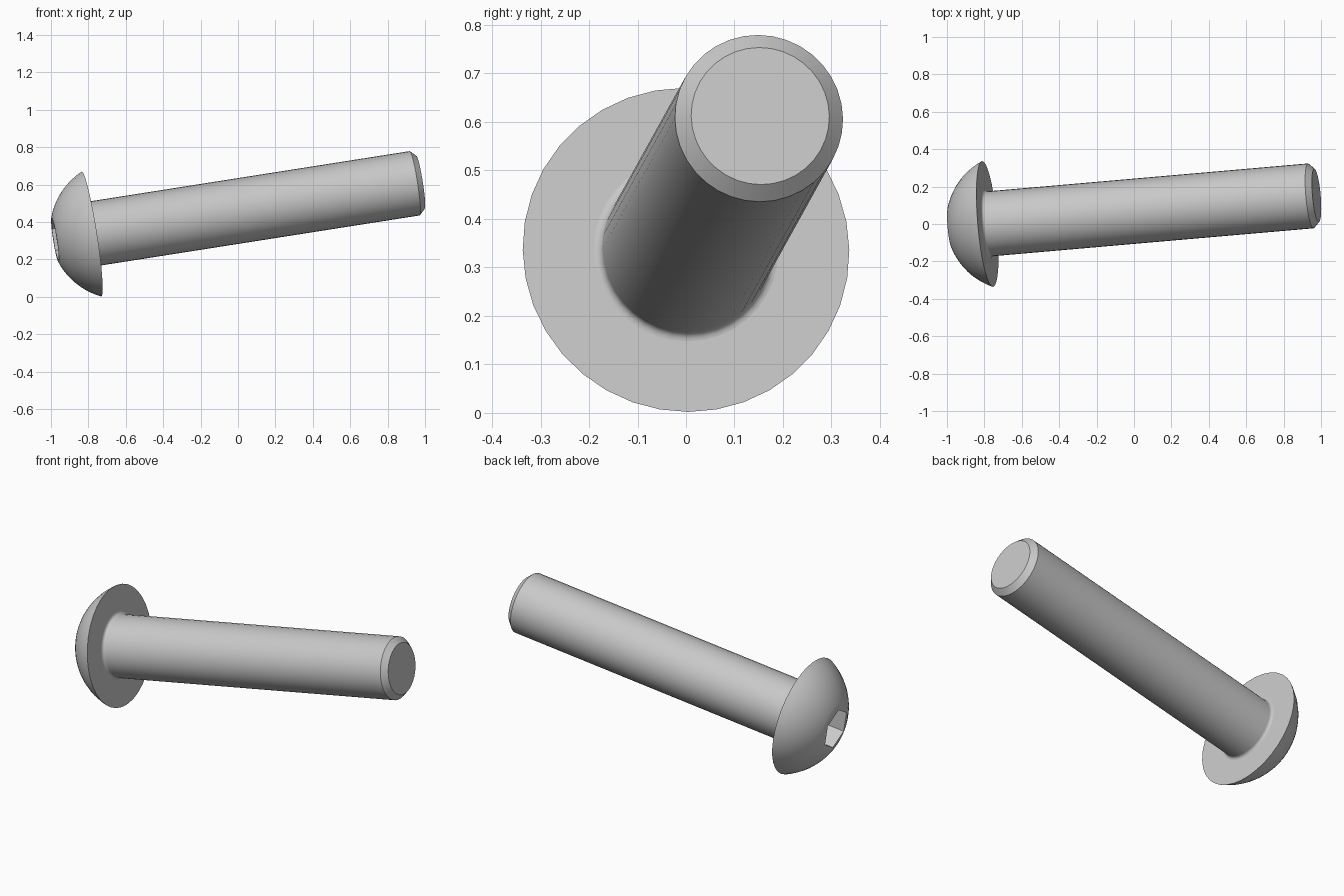
import bpy, bmesh, math
from mathutils import Matrix, Vector

if "Cube" in bpy.data.objects:
    bpy.data.objects.remove(bpy.data.objects["Cube"])

SIDES = 36
HEAD_R, SHANK_R, FILLET = 0.338, 0.174, 0.017
FLAT_R, FLAT_T = 0.122, -0.198
TIP_R, TIP_T = 0.143, 1.787
HEX_R, HEX_DEPTH = 0.117, 0.12

steel = bpy.data.materials.new("light grey steel")
steel.use_nodes = True
grey = (0.58, 0.58, 0.58, 1)
steel.diffuse_color = grey
steel.node_tree.nodes["Principled BSDF"].inputs["Base Color"].default_value = grey

# Placement: local z runs along the shank, local x points upward
axis = Vector((1.758, 0.153, 0.276)).normalized()
up = (Vector((0, 0, 1)) - axis * axis.z).normalized()
side = axis.cross(up)
placement = Matrix((up, side, axis)).transposed().to_4x4()
placement.translation = (-0.783, 0, 0.336)


def ring(bm, radius, z, count=SIDES):
    return [bm.verts.new((radius * math.cos(math.tau * i / count),
                          radius * math.sin(math.tau * i / count), z))
            for i in range(count)]


def skin(bm, rings):
    for a, b in zip(rings, rings[1:]):
        n = len(a)
        for i in range(n):
            j = (i + 1) % n
            bm.faces.new((a[i], a[j], b[j], b[i]))


def finish(bm, name):
    bmesh.ops.recalc_face_normals(bm, faces=bm.faces)
    mesh = bpy.data.meshes.new(name)
    bm.to_mesh(mesh)
    bm.free()
    mesh.materials.append(steel)
    obj = bpy.data.objects.new(name, mesh)
    bpy.context.collection.objects.link(obj)
    obj.matrix_world = placement
    bpy.ops.object.select_all(action='DESELECT')
    obj.select_set(True)
    bpy.context.view_layer.objects.active = obj
    bpy.ops.object.shade_smooth_by_angle(angle=math.radians(30))


# Domed head: spherical cap, flat top with hexagonal socket, flat underside
bm = bmesh.new()
centre = (HEAD_R**2 - FLAT_R**2 - FLAT_T**2) / (-2 * FLAT_T)
ball = math.hypot(centre, HEAD_R)
start = math.asin(FLAT_R / ball)
end = math.asin(HEAD_R / ball)
dome = []
for k in range(11):
    ang = start + (end - start) * k / 10
    dome.append(ring(bm, ball * math.sin(ang), centre - ball * math.cos(ang)))
skin(bm, dome + [ring(bm, SHANK_R + FILLET, 0)])

mouth = ring(bm, HEX_R, FLAT_T, 6)
floor = ring(bm, HEX_R, FLAT_T + HEX_DEPTH, 6)
skin(bm, [mouth, floor])
bm.faces.new(floor)
# Flat land between the dome edge and the hexagon
step = SIDES // 6
for s in range(6):
    arc = [dome[0][(s * step + k) % SIDES] for k in range(step + 1)]
    bm.faces.new(arc + [mouth[(s + 1) % 6], mouth[s]])
finish(bm, "head")

# Shank: fillet under the head, plain cylinder, chamfered tip
bm = bmesh.new()
rings = []
for k in range(6):
    ang = math.pi / 2 * k / 5
    rings.append(ring(bm, SHANK_R + FILLET * (1 - math.sin(ang)),
                      FILLET * (1 - math.cos(ang))))
rings.append(ring(bm, SHANK_R, TIP_T - (SHANK_R - TIP_R)))
rings.append(ring(bm, TIP_R, TIP_T))
skin(bm, rings)
bm.faces.new(rings[-1])
finish(bm, "shank")
